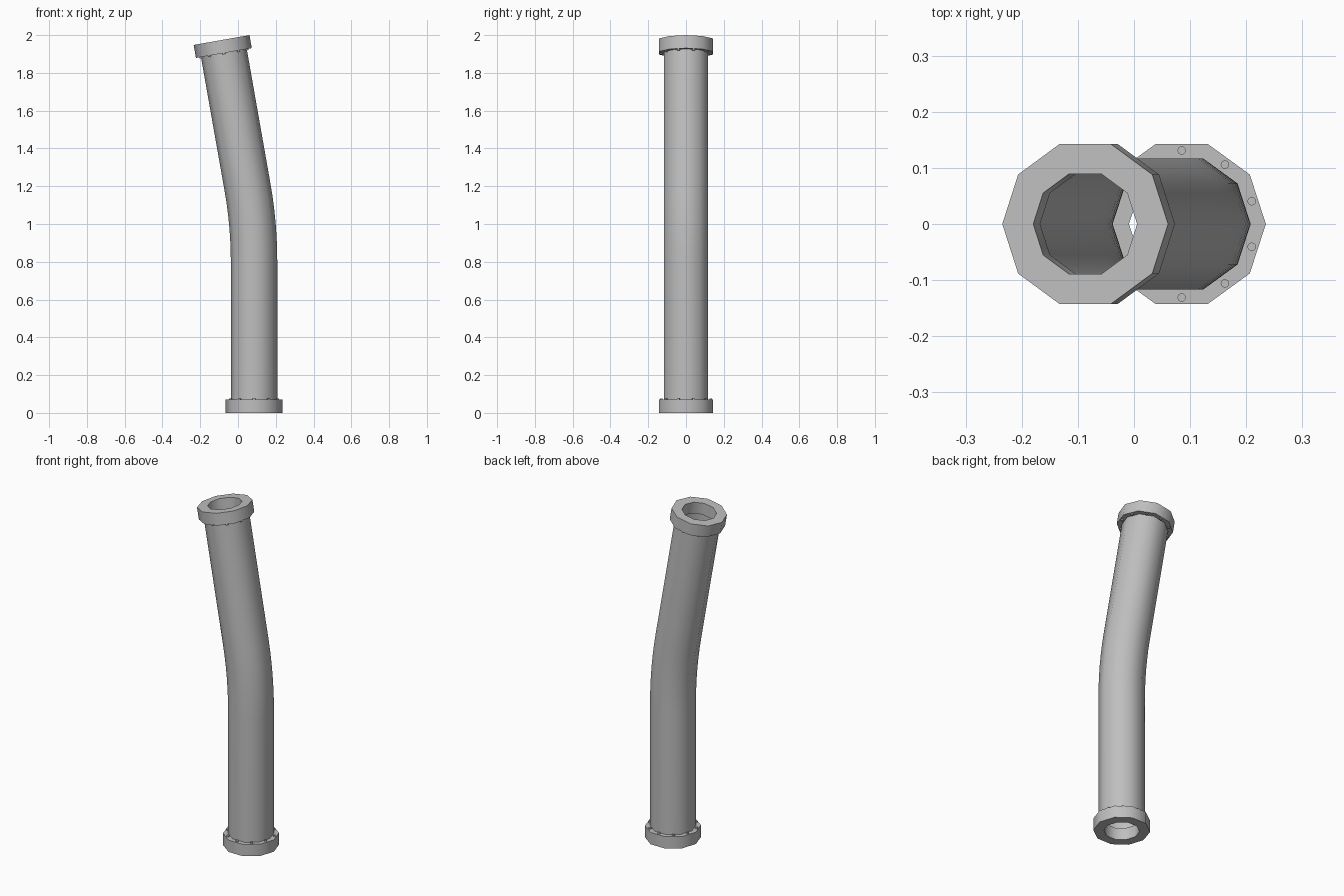
import bpy, bmesh
from math import radians, sin, cos, tan, tau
from mathutils import Matrix, Vector

cube = bpy.data.objects.get("Cube")
if cube:
    bpy.data.objects.remove(cube)

SIDES = 10
BEND = radians(10)
FLANGE_R, BORE_R, PIPE_R = 0.15, 0.094, 0.123
FLANGE_H = 0.07

steel = bpy.data.materials.new("grey_steel")
steel.use_nodes = True
grey = (0.52, 0.52, 0.52, 1)
steel.diffuse_color = grey
steel.node_tree.nodes["Principled BSDF"].inputs["Base Color"].default_value = grey


def finish(name, bm, angle=40):
    mesh = bpy.data.meshes.new(name)
    bm.to_mesh(mesh)
    bm.free()
    obj = bpy.data.objects.new(name, mesh)
    bpy.context.collection.objects.link(obj)
    mesh.materials.append(steel)
    bpy.ops.object.select_all(action="DESELECT")
    obj.select_set(True)
    bpy.context.view_layer.objects.active = obj
    bpy.ops.object.shade_smooth_by_angle(angle=radians(angle))
    return obj


def ring(bm, frame, radius, height=0.0):
    """Ten-sided loop of vertices around the local z axis of a frame."""
    return [bm.verts.new(frame @ Vector((radius * cos(tau * i / SIDES),
                                         radius * sin(tau * i / SIDES), height)))
            for i in range(SIDES)]


def bridge(bm, a, b):
    for i in range(SIDES):
        j = (i + 1) % SIDES
        bm.faces.new((a[i], a[j], b[j], b[i]))


def flange(name, frame):
    """Collar whose outer mouth is at local z = 0, pipe side at FLANGE_H."""
    bm = bmesh.new()
    profile = [(BORE_R, 0), (FLANGE_R, 0), (FLANGE_R, FLANGE_H), (BORE_R, FLANGE_H)]
    loops = [ring(bm, frame, r, h) for r, h in profile]
    for k in range(4):
        bridge(bm, loops[k], loops[(k + 1) % 4])
    finish(name, bm)


def bolts(name, frame):
    """One small bolt head at the middle of each collar side."""
    bm = bmesh.new()
    for i in range(SIDES):
        a = tau * (i + 0.5) / SIDES
        place = Matrix.Translation((0.131 * cos(a), 0.131 * sin(a), FLANGE_H + 0.002))
        bmesh.ops.create_cone(bm, cap_ends=True, segments=12, radius1=0.0075,
                              radius2=0.0075, depth=0.01, matrix=frame @ place)
    finish(name, bm)


# Frames of the two ends and the centre line of the bend
base = Matrix.Translation((0.085, 0, 0))
tilt = Matrix.Rotation(-BEND, 4, "Y")
mouth = Matrix.Translation((-0.087, 0, 1.974)) @ tilt
corner_z = 1.974 - 0.172 / tan(BEND)
tangent = 0.2
bend_r = tangent / tan(BEND / 2)

# Open pipe: straight, gentle bend, straight
pipe = bmesh.new()
frames = [base @ Matrix.Translation((0, 0, FLANGE_H))]
STEPS = 6
for s in range(STEPS + 1):
    t = BEND * s / STEPS
    centre = (0.085 - bend_r * (1 - cos(t)), 0, corner_z - tangent + bend_r * sin(t))
    frames.append(Matrix.Translation(centre) @ Matrix.Rotation(-t, 4, "Y"))
frames.append(mouth @ Matrix.Translation((0, 0, -FLANGE_H)))
loops = [ring(pipe, f, PIPE_R) for f in frames]
for a, b in zip(loops, loops[1:]):
    bridge(pipe, a, b)
finish("bent_pipe", pipe)

# Collars and bolts; the upper ones are turned over to face the pipe
upper = mouth @ Matrix.Rotation(radians(180), 4, "X")
for label, frame in (("lower", base), ("upper", upper)):
    flange(label + "_flange", frame)
    bolts(label + "_flange_bolts", frame)
